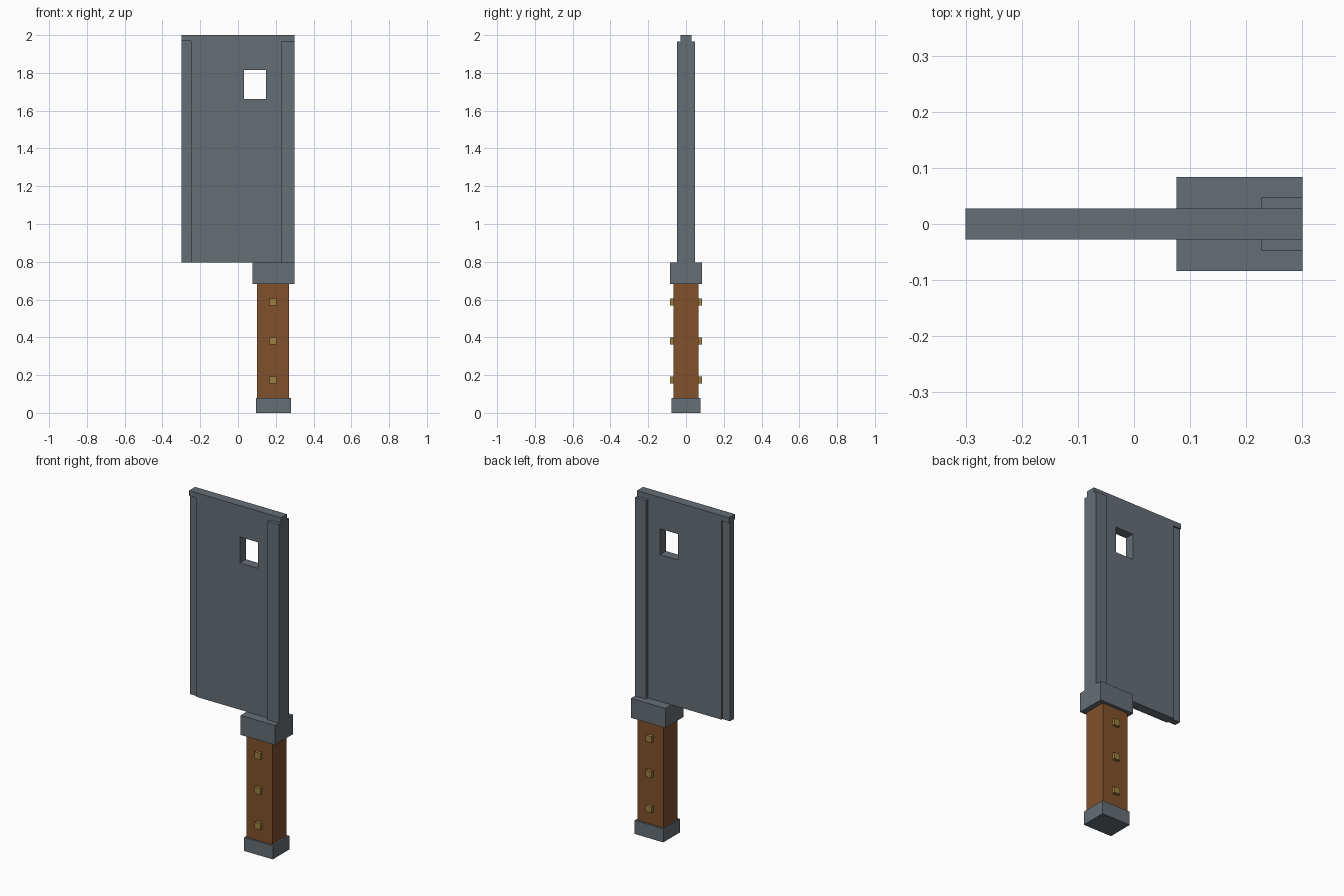
import bpy

if "Cube" in bpy.data.objects:
    bpy.data.objects.remove(bpy.data.objects["Cube"])


def material(name, rgb):
    mat = bpy.data.materials.new(name)
    mat.diffuse_color = (*rgb, 1.0)
    mat.use_nodes = True
    mat.node_tree.nodes["Principled BSDF"].inputs["Base Color"].default_value = mat.diffuse_color
    return mat


steel = material("slate steel", (0.130, 0.155, 0.178))
wood = material("brown wood", (0.220, 0.082, 0.024))
brass = material("dull brass", (0.340, 0.215, 0.050))


def box(name, x, y, z, mat=None):
    """Box spanning the given (low, high) ranges."""
    spans = (x, y, z)
    bpy.ops.mesh.primitive_cube_add(size=1)
    ob = bpy.context.object
    ob.name = name
    ob.location = [(a + b) / 2 for a, b in spans]
    ob.scale = [b - a for a, b in spans]
    bpy.ops.object.transform_apply(location=True, rotation=True, scale=True)
    if mat:
        ob.data.materials.append(mat)
    return ob


def cut(target, name, x, y, z):
    """Subtract a hidden box from the target."""
    cutter = box(name, x, y, z)
    cutter.hide_render = True
    cutter.hide_viewport = True
    mod = target.modifiers.new(name, "BOOLEAN")
    mod.operation = "DIFFERENCE"
    mod.solver = "EXACT"
    mod.object = cutter


# Blade plate with hanging hole
blade = box("blade", (-0.30, 0.30), (-0.028, 0.028), (0.797, 2.0), steel)
cut(blade, "hole_cutter", (0.032, 0.149), (-0.2, 0.2), (1.662, 1.815))

for side, label in ((-1, "front"), (1, "back")):
    def depth(a, b):
        return tuple(sorted((side * a, side * b)))

    # Thinner cutting edge below the top lip
    cut(blade, label + "_edge_cutter", (-0.4, -0.25), depth(0.019, 0.1), (0.7, 1.97))

    # Raised spine rib
    box(label + "_spine", (0.227, 0.30), depth(0.028, 0.0475), (0.795, 1.967), steel)

    # Handle rivets
    for i, z in enumerate((0.174, 0.381, 0.588)):
        box(f"{label}_rivet_{i + 1}", (0.167, 0.204), depth(0.060, 0.084),
            (z - 0.0185, z + 0.0185), brass)

# Bolster, grip and pommel
box("bolster", (0.076, 0.30), (-0.084, 0.084), (0.682, 0.797), steel)
box("grip", (0.101, 0.270), (-0.066, 0.066), (0.080, 0.682), wood)
box("pommel", (0.094, 0.281), (-0.077, 0.077), (0.0, 0.080), steel)
